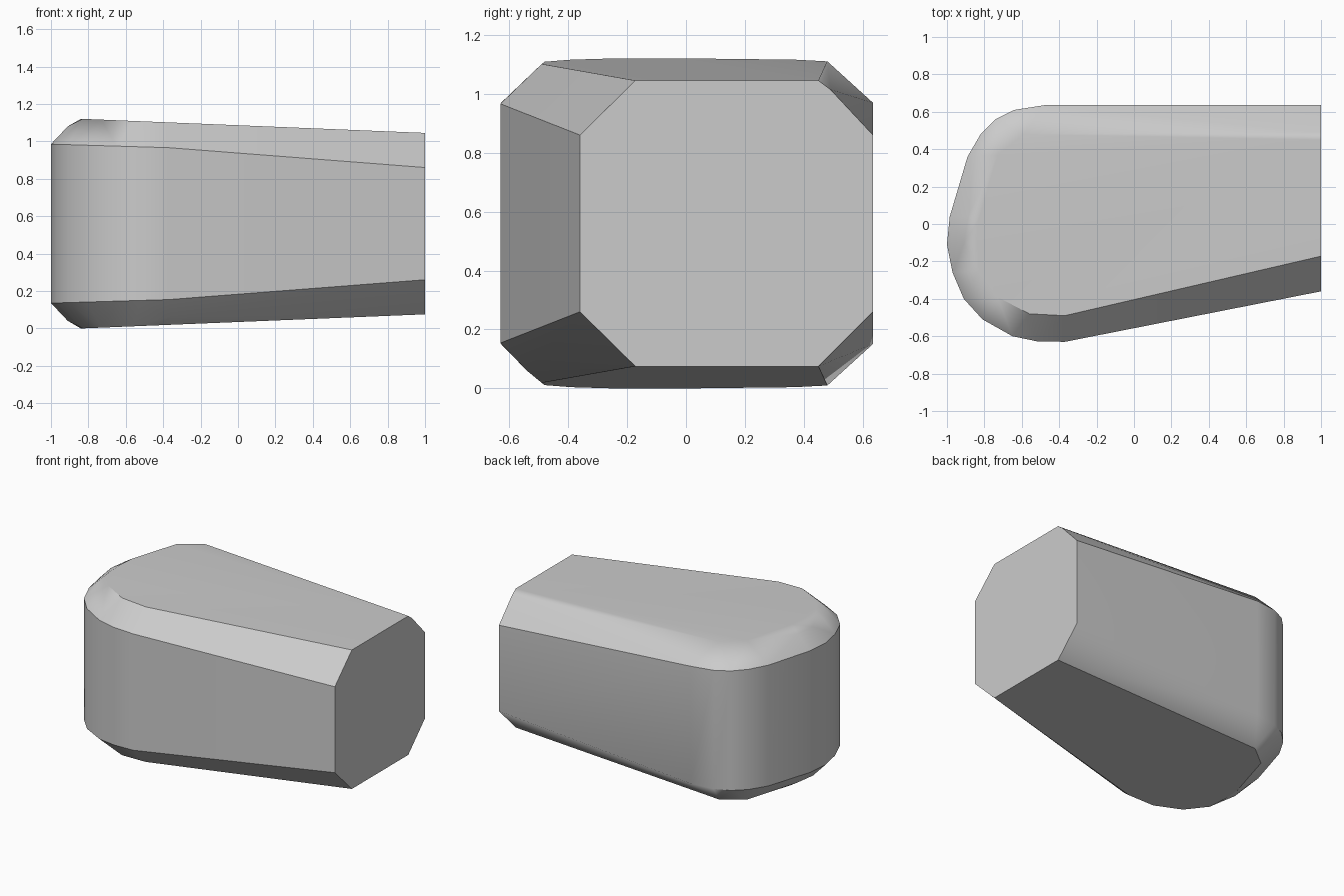
import bpy, bmesh, math

cube = bpy.data.objects.get("Cube")
if cube:
    bpy.data.objects.remove(cube, do_unlink=True)

MID = 0.56  # half height of the block


def rim_height(x):
    # top of the upright wall, falling towards the flat end
    return 0.966 - (0.0774 if x > -0.37 else 0.03) * (x + 0.37)


def cap_height(x):
    # gently sloping top face
    return 1.12 - 0.041 * (x + 0.83)


# Plan outlines: outer wall, and the cap inside the chamfer
wall = [(1, -0.36), (-0.37, -0.63), (-0.52, -0.627), (-0.65, -0.6), (-0.81, -0.51),
        (-0.91, -0.40), (-0.97, -0.26), (-1, -0.11), (-0.985, 0.04),
        (-0.89, 0.36), (-0.82, 0.48), (-0.74, 0.56), (-0.64, 0.61),
        (-0.48, 0.635), (1, 0.635)]
cap = [(1, -0.172), (-0.37, -0.49), (-0.56, -0.48), (-0.73, -0.39),
       (-0.83, -0.25), (-0.84, -0.1), (-0.83, 0.02), (-0.73, 0.37),
       (-0.59, 0.48), (1, 0.45)]

points = []
for side in (1, -1):
    for x, y in wall:
        points.append((x, y, MID + side * (rim_height(x) - MID)))
    for x, y in cap:
        points.append((x, y, MID + side * (cap_height(x) - MID)))
    # rounded step at the blunt end
    points.append((-0.91, -0.1, MID + side * 0.52))
    points.append((-0.89, 0.04, MID + side * 0.52))
points.append((-0.37, -0.54, 0.06))   # fuller lower front corner
points.append((1, 0.49, 1.015))       # softened upper back corner

# Block: convex shell of the outlines, with flat faces merged
bm = bmesh.new()
for p in points:
    bm.verts.new(p)
hull = bmesh.ops.convex_hull(bm, input=bm.verts)
loose = [v for v in bm.verts if not v.link_faces]
bmesh.ops.delete(bm, geom=loose, context="VERTS")
bmesh.ops.dissolve_limit(bm, angle_limit=math.radians(1.5), verts=bm.verts, edges=bm.edges)
bmesh.ops.recalc_face_normals(bm, faces=bm.faces)

# Smooth faces; sharp edges except along the soft back chamfer
for f in bm.faces:
    f.smooth = True
for e in bm.edges:
    c = (e.verts[0].co + e.verts[1].co) / 2
    at_end = min(v.co.x for v in e.verts) > 0.99
    soft_top = c.z > 1.0 and (c.y > 0.2 or c.x < -0.75)
    soft_low = c.z < 0.3 and c.y > 0.6
    e.smooth = not at_end and (e.calc_face_angle(0) < math.radians(32) or soft_top or soft_low)

mesh = bpy.data.meshes.new("chamfered_block")
bm.to_mesh(mesh)
bm.free()
block = bpy.data.objects.new("chamfered_block", mesh)
bpy.context.collection.objects.link(block)

weighted = block.modifiers.new("weighted_normals", "WEIGHTED_NORMAL")
weighted.keep_sharp = True

# Plain grey
grey = bpy.data.materials.new("plain_grey")
grey.use_nodes = True
color = (0.6, 0.6, 0.6, 1)
grey.diffuse_color = color
grey.node_tree.nodes["Principled BSDF"].inputs["Base Color"].default_value = color
mesh.materials.append(grey)
